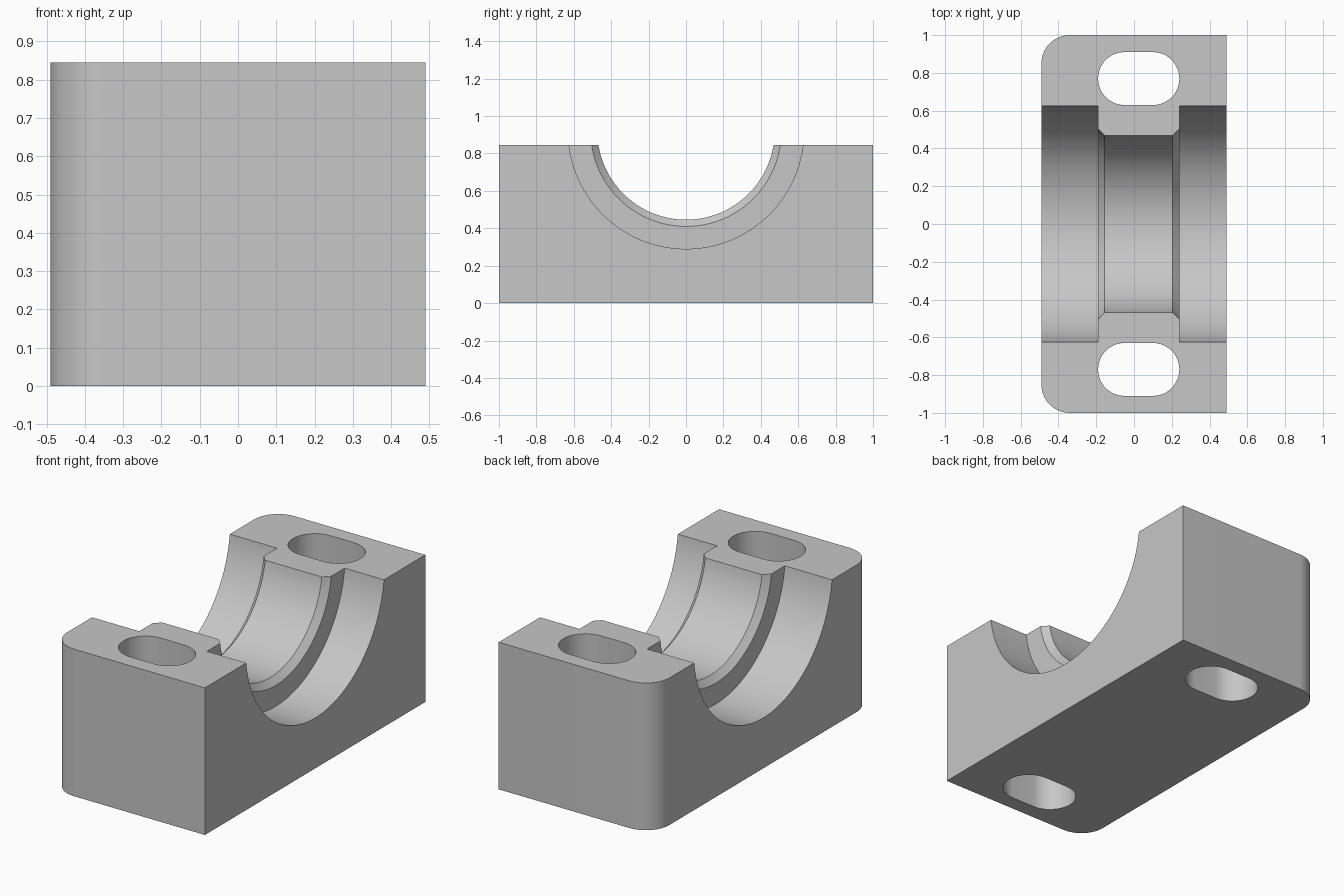
import bpy, bmesh, math
from mathutils import Matrix, Vector

cube = bpy.data.objects.get("Cube")
if cube:
    bpy.data.objects.remove(cube, do_unlink=True)

HALF_X, HALF_Y, HEIGHT = 0.49, 1.0, 0.845
CORNER = 0.15
BORE_Z = 0.92
SLOT_X, SLOT_Y, SLOT_R, SLOT_HALF = 0.025, 0.77, 0.14, 0.075

grey = bpy.data.materials.new("light grey metal")
grey.use_nodes = True
grey.diffuse_color = (0.57, 0.57, 0.57, 1)
grey.node_tree.nodes["Principled BSDF"].inputs["Base Color"].default_value = grey.diffuse_color


def make_object(name, bm):
    bmesh.ops.recalc_face_normals(bm, faces=bm.faces)
    mesh = bpy.data.meshes.new(name)
    bm.to_mesh(mesh)
    bm.free()
    obj = bpy.data.objects.new(name, mesh)
    bpy.context.collection.objects.link(obj)
    mesh.materials.append(grey)
    return obj


def arc(cx, cy, r, start, end, steps):
    angles = [math.radians(start + (end - start) * i / steps) for i in range(steps + 1)]
    return [(cx + r * math.cos(a), cy + r * math.sin(a)) for a in angles]


def prism(name, outline, z0, z1):
    bm = bmesh.new()
    face = bm.faces.new([bm.verts.new((x, y, z0)) for x, y in outline])
    top = bmesh.ops.extrude_face_region(bm, geom=[face])["geom"]
    bmesh.ops.translate(bm, vec=(0, 0, z1 - z0),
                        verts=[g for g in top if isinstance(g, bmesh.types.BMVert)])
    return make_object(name, bm)


def lathe_x(name, profile, z, steps):
    """Closed solid turned around a line along x, from (x, radius) pairs."""
    bm = bmesh.new()
    rings = []
    for x, r in profile:
        rings.append([bm.verts.new((x, r * math.sin(math.tau * i / steps),
                                    z + r * math.cos(math.tau * i / steps)))
                      for i in range(steps)])
    for a, b in zip(rings, rings[1:]):
        for i in range(steps):
            j = (i + 1) % steps
            bm.faces.new((a[i], a[j], b[j], b[i]))
    bm.faces.new(rings[0])
    bm.faces.new(rings[-1])
    return make_object(name, bm)


def cut(target, cutter):
    cutter.hide_render = True
    mod = target.modifiers.new("cut", "BOOLEAN")
    mod.operation, mod.solver, mod.object = "DIFFERENCE", "EXACT", cutter
    bpy.context.view_layer.objects.active = target
    bpy.ops.object.modifier_apply(modifier=mod.name)
    bpy.data.objects.remove(cutter, do_unlink=True)


# Block with two rounded vertical corners on its right side
inner_x, inner_y = -HALF_X + CORNER, HALF_Y - CORNER
outline = [(HALF_X, -HALF_Y), (HALF_X, HALF_Y)]
outline += arc(inner_x, inner_y, CORNER, 90, 180, 16)
outline += arc(inner_x, -inner_y, CORNER, 180, 270, 16)
block = prism("bearing_block", outline, 0, HEIGHT)

# Stepped bore with a chamfered centre rib
profile = [(-0.6, 0.63), (-0.19, 0.63), (-0.19, 0.51), (-0.155, 0.474),
           (0.205, 0.474), (0.24, 0.51), (0.24, 0.63), (0.6, 0.63)]
cut(block, lathe_x("bore_cutter", profile, BORE_Z, 128))

# Bolt slots at both ends
for side in (-1, 1):
    slot = arc(SLOT_X + SLOT_HALF, side * SLOT_Y, SLOT_R, -90, 90, 24)
    slot += arc(SLOT_X - SLOT_HALF, side * SLOT_Y, SLOT_R, 90, 270, 24)
    cut(block, prism("slot_cutter", slot, -0.1, HEIGHT + 0.1))

# Smooth curves, crisp edges
bpy.ops.object.select_all(action="DESELECT")
block.select_set(True)
bpy.context.view_layer.objects.active = block
bpy.ops.object.shade_smooth_by_angle(angle=math.radians(30))
